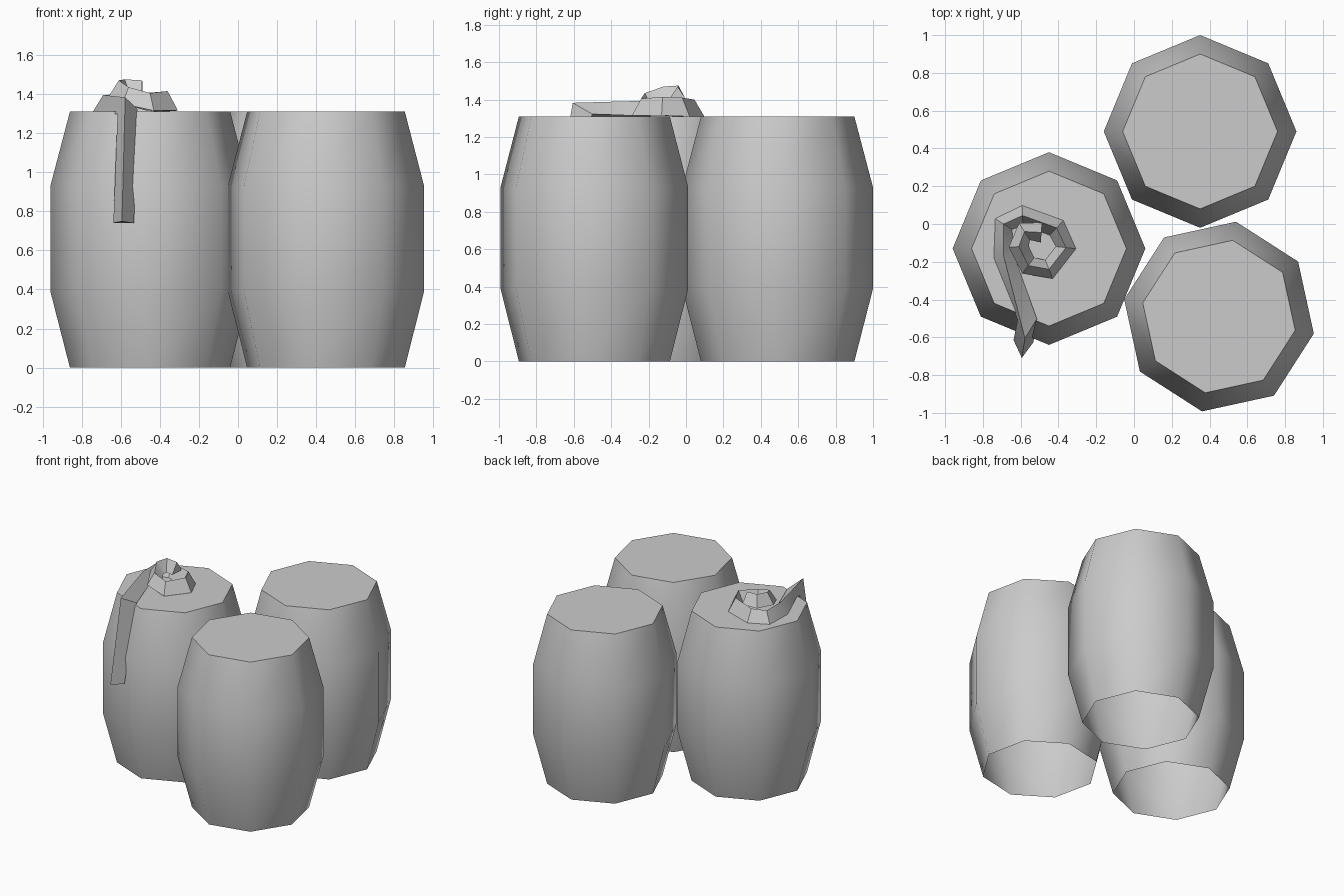
import bpy, bmesh
from math import sin, cos, pi, radians
from mathutils import Vector

if "Cube" in bpy.data.objects:
    bpy.data.objects.remove(bpy.data.objects["Cube"])


def make_object(name, bm, angle):
    bmesh.ops.recalc_face_normals(bm, faces=bm.faces)
    me = bpy.data.meshes.new(name)
    bm.to_mesh(me)
    bm.free()
    ob = bpy.data.objects.new(name, me)
    bpy.context.collection.objects.link(ob)
    bpy.ops.object.select_all(action='DESELECT')
    ob.select_set(True)
    bpy.context.view_layer.objects.active = ob
    bpy.ops.object.shade_smooth_by_angle(angle=radians(angle))
    return ob


def bridge(bm, rings):
    for a, b in zip(rings, rings[1:]):
        n = len(a)
        for i in range(n):
            bm.faces.new((a[i], a[(i + 1) % n], b[(i + 1) % n], b[i]))


# Eight-sided barrel with a flat lid and open underside
def barrel(name, x, y, turn):
    bm = bmesh.new()
    rings = []
    for r, z in [(0.41, 0), (0.51, 0.39), (0.51, 0.93), (0.41, 1.31)]:
        rings.append([bm.verts.new((x + r * cos(turn + i * pi / 4),
                                    y + r * sin(turn + i * pi / 4), z))
                      for i in range(8)])
    bridge(bm, rings)
    bm.faces.new(rings[-1])
    ob = make_object(name, bm, 50)
    # keep outward normals on the open shell
    if ob.data.polygons[-1].normal.z < 0:
        ob.data.flip_normals()


barrel("barrel_left", -0.45, -0.13, 0)
barrel("barrel_back", 0.35, 0.49, 0)
barrel("barrel_front", 0.45, -0.49, radians(-10.2))

# Coiled rope: base centre, ridge direction, ridge height
UP = (0, 0, 1)
stations = [
    ((-0.585, -0.62, 0.74), (-0.1, -1, 0.1), 0.09),
    ((-0.565, -0.505, 1.31), (-0.1, -0.83, 0.6), 0.125),
    ((-0.69, -0.17, 1.31), UP, 0.085),
    ((-0.69, 0.00, 1.31), UP, 0.085),
    ((-0.59, 0.045, 1.31), UP, 0.09),
    ((-0.41, -0.02, 1.31), UP, 0.10),
    ((-0.36, -0.125, 1.315), UP, 0.10),
    ((-0.45, -0.24, 1.315), UP, 0.09),
    ((-0.56, -0.22, 1.35), UP, 0.085),
    ((-0.61, -0.12, 1.385), UP, 0.085),
    ((-0.58, -0.04, 1.39), UP, 0.085),
    ((-0.49, -0.045, 1.39), UP, 0.08),
]
bm = bmesh.new()
pts = [Vector(s[0]) for s in stations]
rings = []
for i, (p, up, h) in enumerate(stations):
    p, up = Vector(p), Vector(up).normalized()
    d_in = (p - pts[i - 1]).normalized() if i else Vector()
    d_out = (pts[i + 1] - p).normalized() if i < len(pts) - 1 else Vector()
    side = (d_in + d_out).cross(up).normalized() * 0.053
    rings.append([bm.verts.new(v) for v in (p - side, p + up * h, p + side)])
bridge(bm, rings)
bm.faces.new(rings[0])
bm.faces.new(rings[-1])
make_object("rope", bm, 30)
